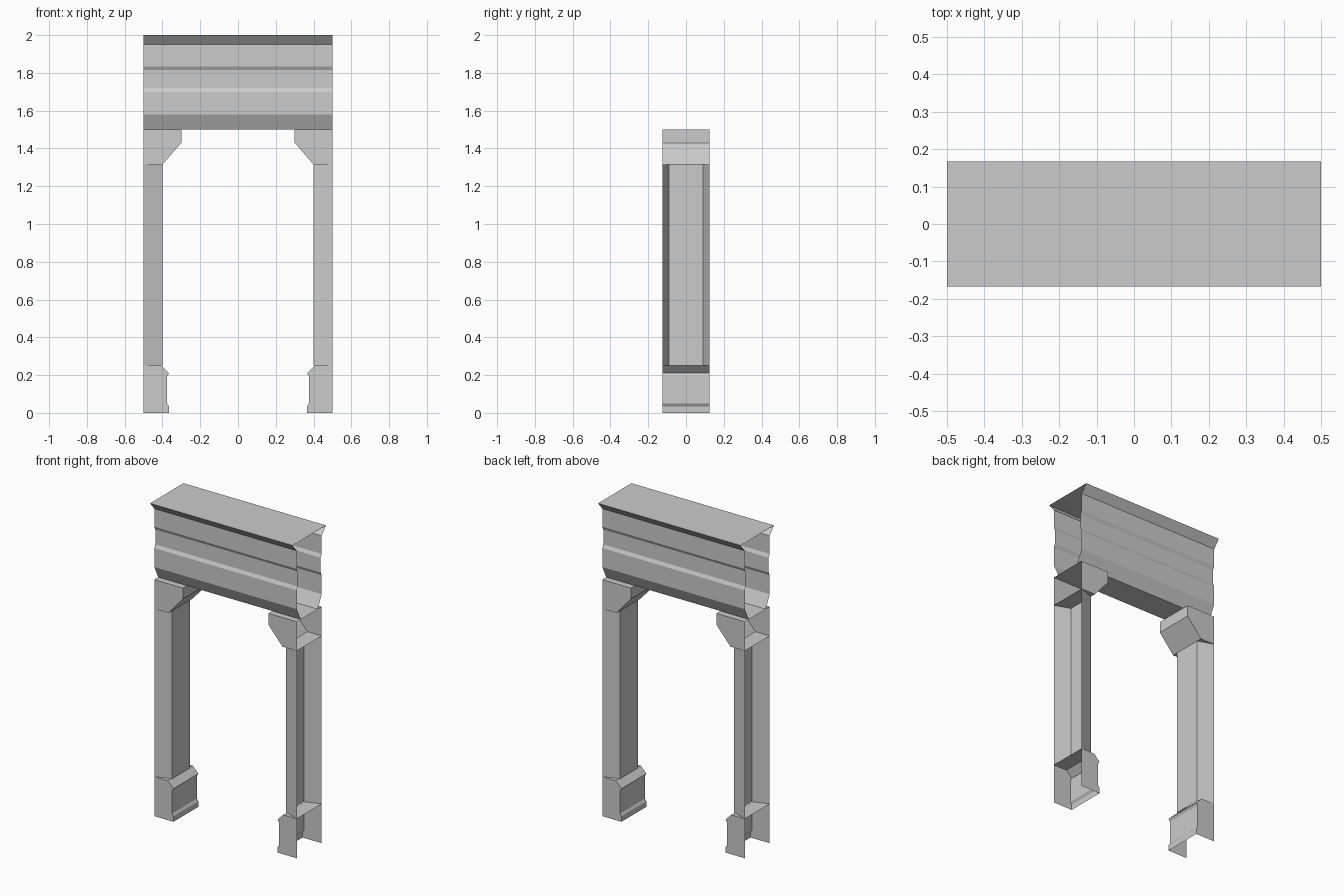
import bpy, bmesh

if "Cube" in bpy.data.objects:
    bpy.data.objects.remove(bpy.data.objects["Cube"])


def extrude_shell(name, profile, place, ends, closed=True, caps=False, skip=()):
    """Sweep a 2D profile between two end positions, leaving chosen sides open."""
    bm = bmesh.new()
    a, b = ([bm.verts.new(place(p, e)) for p in profile] for e in ends)
    n = len(profile)
    for i in range(n if closed else n - 1):
        if i not in skip:
            j = (i + 1) % n
            bm.faces.new((a[i], a[j], b[j], b[i]))
    if caps:
        bm.faces.new(a[::-1])
        bm.faces.new(b)
    bmesh.ops.recalc_face_normals(bm, faces=bm.faces)
    # Outward normals: the open shells face away from their own middle
    mid = sum((v.co for v in bm.verts), bm.verts[:][0].co * 0) / len(bm.verts)
    if sum(f.normal.dot(f.calc_center_median() - mid) for f in bm.faces) < 0:
        bmesh.ops.reverse_faces(bm, faces=bm.faces)
    mesh = bpy.data.meshes.new(name)
    bm.to_mesh(mesh)
    bm.free()
    obj = bpy.data.objects.new(name, mesh)
    bpy.context.collection.objects.link(obj)
    return obj


def mirrored(obj):
    """Repeat a left-hand part on the right."""
    mod = obj.modifiers.new("mirror", 'MIRROR')
    mod.use_mirror_merge = False


# Moulded lintel, open at both ends
half = [(0.167, 2.0), (0.125, 1.95), (0.125, 1.835), (0.115, 1.815),
        (0.115, 1.72), (0.125, 1.70), (0.125, 1.58), (0.085, 1.5)]
loop = half + [(-y, z) for y, z in reversed(half)]
extrude_shell("lintel", loop, lambda p, x: (x, p[0], p[1]), (-0.5, 0.5))

# Tapered posts, open on the outer side and at top and bottom
post = [(-0.5, -0.125), (-0.4, -0.09), (-0.4, 0.09), (-0.5, 0.125)]
mirrored(extrude_shell("post", post, lambda p, z: (p[0], p[1], z),
                       (0.25, 1.315), closed=False))

# Corner brackets, open only on the outer side
bracket = [(-0.5, 1.315), (-0.4, 1.315), (-0.3, 1.43), (-0.3, 1.5), (-0.5, 1.5)]
mirrored(extrude_shell("bracket", bracket, lambda p, y: (p[0], y, p[1]),
                       (-0.125, 0.125), caps=True, skip=(4,)))

# Moulded feet, open on the outer side and underneath
foot = [(-0.5, 0.25), (-0.405, 0.25), (-0.365, 0.21), (-0.375, 0.195),
        (-0.375, 0.05), (-0.365, 0.035), (-0.365, 0.0), (-0.5, 0.0)]
mirrored(extrude_shell("foot", foot, lambda p, y: (p[0], y, p[1]),
                       (-0.125, 0.125), caps=True, skip=(6, 7)))
